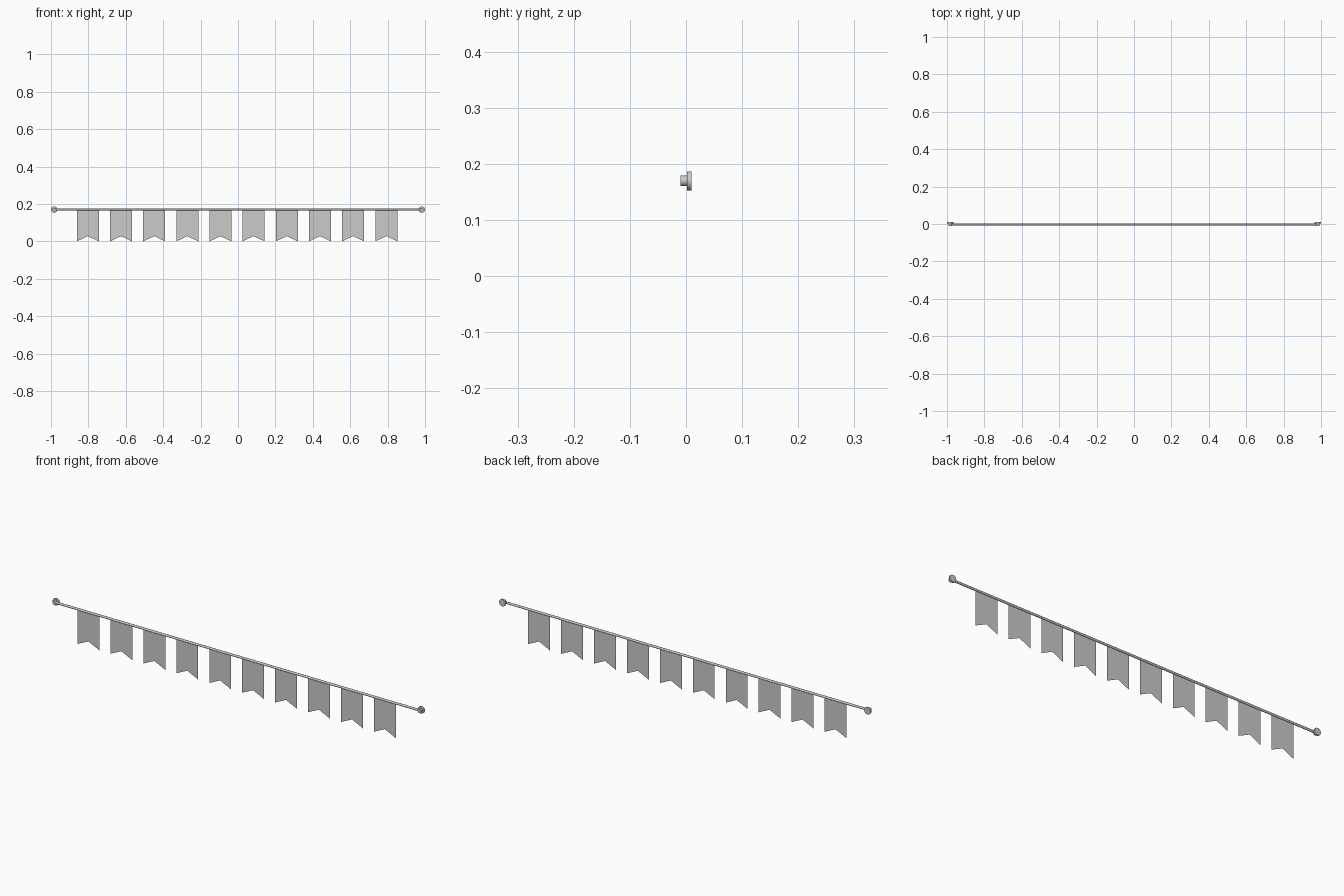
import bpy, math

if "Cube" in bpy.data.objects:
    bpy.data.objects.remove(bpy.data.objects["Cube"])

ROPE_Z, ROPE_Y = 0.17, -0.003
END_X = 0.983


def cylinder(name, radius, depth, loc, rot, sides):
    bpy.ops.mesh.primitive_cylinder_add(vertices=sides, radius=radius, depth=depth,
                                        location=loc, rotation=rot)
    ob = bpy.context.object
    ob.name = name
    bpy.ops.object.shade_smooth_by_angle(angle=math.radians(40))
    return ob


# Horizontal cord
cylinder("cord", 0.0055, 2 * END_X, (0, ROPE_Y, ROPE_Z), (0, math.pi / 2, 0), 12)

# Wall mounts: a peg in front of a wider disc at each end
for side, s in (("left", -1), ("right", 1)):
    rot = (math.pi / 2, 0, 0)
    cylinder(side + "_peg", 0.0095, 0.013, (s * END_X, -0.0035, ROPE_Z), rot, 24)
    cylinder(side + "_wall_disc", 0.017, 0.008, (s * END_X, 0.0055, ROPE_Z), rot, 24)

# Row of flat pennants with notched lower edges
COUNT, STEP, HALF = 10, 0.1773, 0.059
for i in range(COUNT):
    x = -0.005 + (i - (COUNT - 1) / 2) * STEP
    profile = [(-HALF, ROPE_Z), (-HALF, 0), (0, 0.028), (HALF, 0), (HALF, ROPE_Z), (0, ROPE_Z)]
    me = bpy.data.meshes.new("flag")
    me.from_pydata([(px, 0, pz) for px, pz in profile], [],
                   [(0, 1, 2, 5), (5, 2, 3, 4)])
    ob = bpy.data.objects.new(f"flag_{i + 1}", me)
    ob.location = (x, ROPE_Y, 0)
    bpy.context.collection.objects.link(ob)
